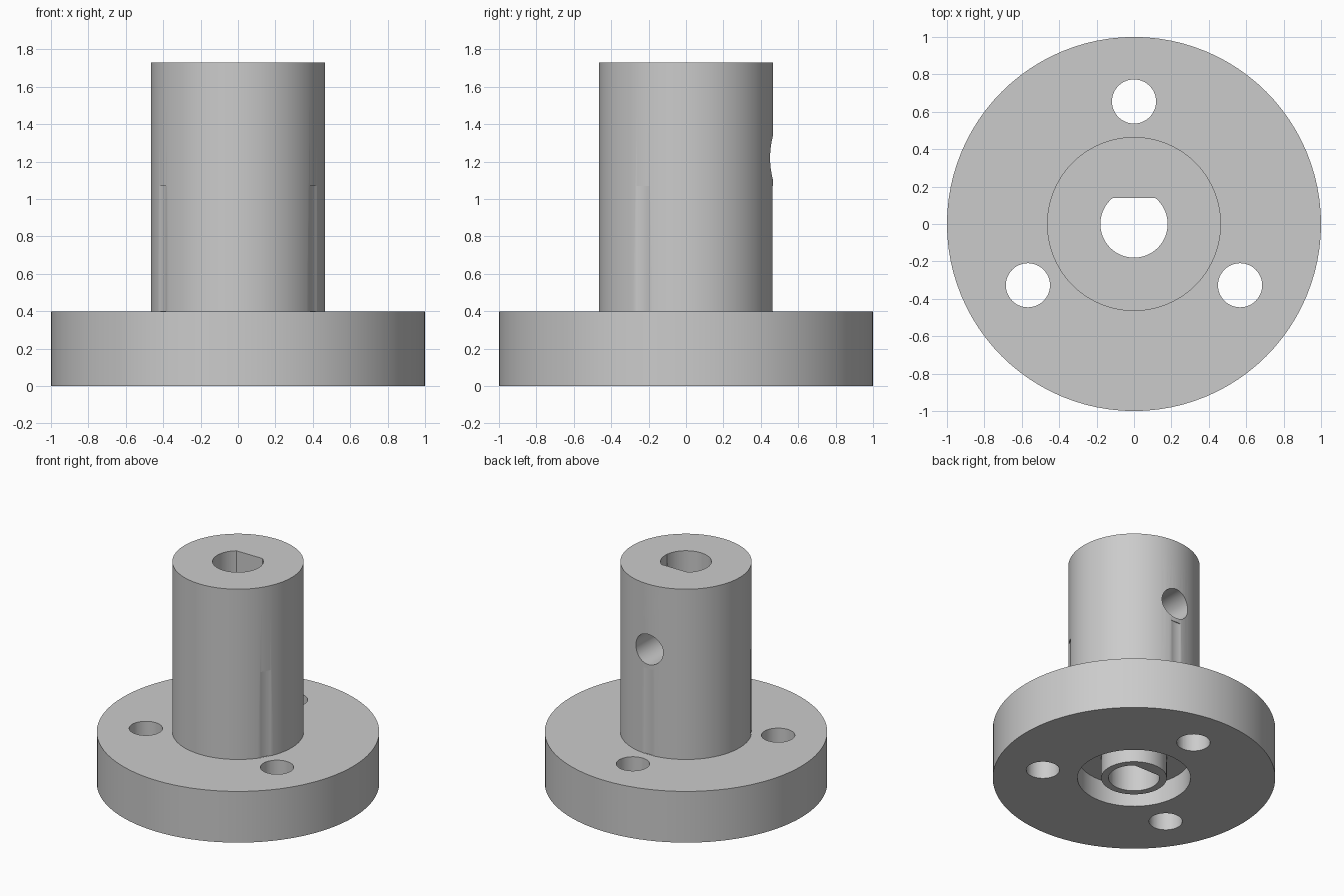
import bpy, bmesh, math
from mathutils import Matrix

cube = bpy.data.objects.get("Cube")
if cube:
    bpy.data.objects.remove(cube, do_unlink=True)

SEGMENTS = 96
FLANGE_TOP, HUB_TOP, HUB_R = 0.4, 1.73, 0.465
BOLT_CIRCLE, BOLT_R, HEAD_R = 0.655, 0.118, 0.197

grey = bpy.data.materials.new("plain grey")
grey.use_nodes = True
grey.diffuse_color = (0.6, 0.6, 0.6, 1)
grey.node_tree.nodes["Principled BSDF"].inputs["Base Color"].default_value = (0.6, 0.6, 0.6, 1)


def finish(name, bm):
    """Turn a bmesh into a linked object."""
    bmesh.ops.recalc_face_normals(bm, faces=bm.faces)
    mesh = bpy.data.meshes.new(name)
    bm.to_mesh(mesh)
    bm.free()
    mesh.materials.append(grey)
    obj = bpy.data.objects.new(name, mesh)
    bpy.context.collection.objects.link(obj)
    return obj


def lathe(name, profile):
    """Revolve a (radius, height) profile that starts and ends on the axis."""
    bm = bmesh.new()
    verts = [bm.verts.new((r, 0, z)) for r, z in profile]
    edges = [bm.edges.new(pair) for pair in zip(verts, verts[1:])]
    bmesh.ops.spin(bm, geom=verts + edges, cent=(0, 0, 0), axis=(0, 0, 1),
                   angle=math.tau, steps=SEGMENTS, use_merge=True)
    bmesh.ops.remove_doubles(bm, verts=bm.verts, dist=1e-5)
    return finish(name, bm)


def rod(name, radius, low, high, place=Matrix(), flat=None, steps=48):
    """Cylinder between two heights, optionally with a flat on its +y side."""
    bm = bmesh.new()
    bmesh.ops.create_cone(bm, cap_ends=True, segments=steps, radius1=radius,
                          radius2=radius, depth=high - low,
                          matrix=Matrix.Translation((0, 0, (low + high) / 2)))
    if flat is not None:
        cut = bmesh.ops.bisect_plane(bm, geom=bm.verts[:] + bm.edges[:] + bm.faces[:],
                                     plane_co=(0, flat, 0), plane_no=(0, 1, 0),
                                     clear_outer=True)
        rim = [e for e in cut["geom_cut"] if isinstance(e, bmesh.types.BMEdge)]
        bmesh.ops.holes_fill(bm, edges=rim)
    bm.transform(place)
    return finish(name, bm)


# Flange, hub and the collar inside the underside recess
body = lathe("flanged_hub", [
    (0, 0), (0.232, 0), (0.232, 0.17), (0.4, 0.17), (0.4, 0), (1, 0),
    (1, FLANGE_TOP), (HUB_R, FLANGE_TOP), (HUB_R, HUB_TOP), (0, HUB_TOP)])

# D-shaped shaft bore and set screw hole at the back
cutters = [
    rod("bore_cutter", 0.18, -0.1, HUB_TOP + 0.1, flat=0.14, steps=64),
    rod("set_screw_cutter", BOLT_R, 0.05, 0.7,
        Matrix.Translation((0, 0, 1.22)) @ Matrix.Rotation(-math.pi / 2, 4, "X")),
]

# Bolt holes through the flange, with screw head clearance grooves in the hub
for k in range(3):
    angle = math.pi / 2 + k * math.tau / 3
    place = Matrix.Translation((BOLT_CIRCLE * math.cos(angle),
                                BOLT_CIRCLE * math.sin(angle), 0))
    cutters.append(rod("bolt_cutter", BOLT_R, -0.1, FLANGE_TOP + 0.1, place))
    cutters.append(rod("groove_cutter", HEAD_R, FLANGE_TOP + 0.001, 1.07, place, steps=96))

bpy.ops.object.select_all(action="DESELECT")
bpy.context.view_layer.objects.active = body
body.select_set(True)
for cutter in cutters:
    cutter.hide_render = True
    mod = body.modifiers.new("cut", "BOOLEAN")
    mod.operation, mod.solver, mod.object = "DIFFERENCE", "EXACT", cutter
    bpy.ops.object.modifier_apply(modifier=mod.name)
    bpy.data.objects.remove(cutter, do_unlink=True)

bpy.ops.object.shade_smooth_by_angle(angle=math.radians(30))
